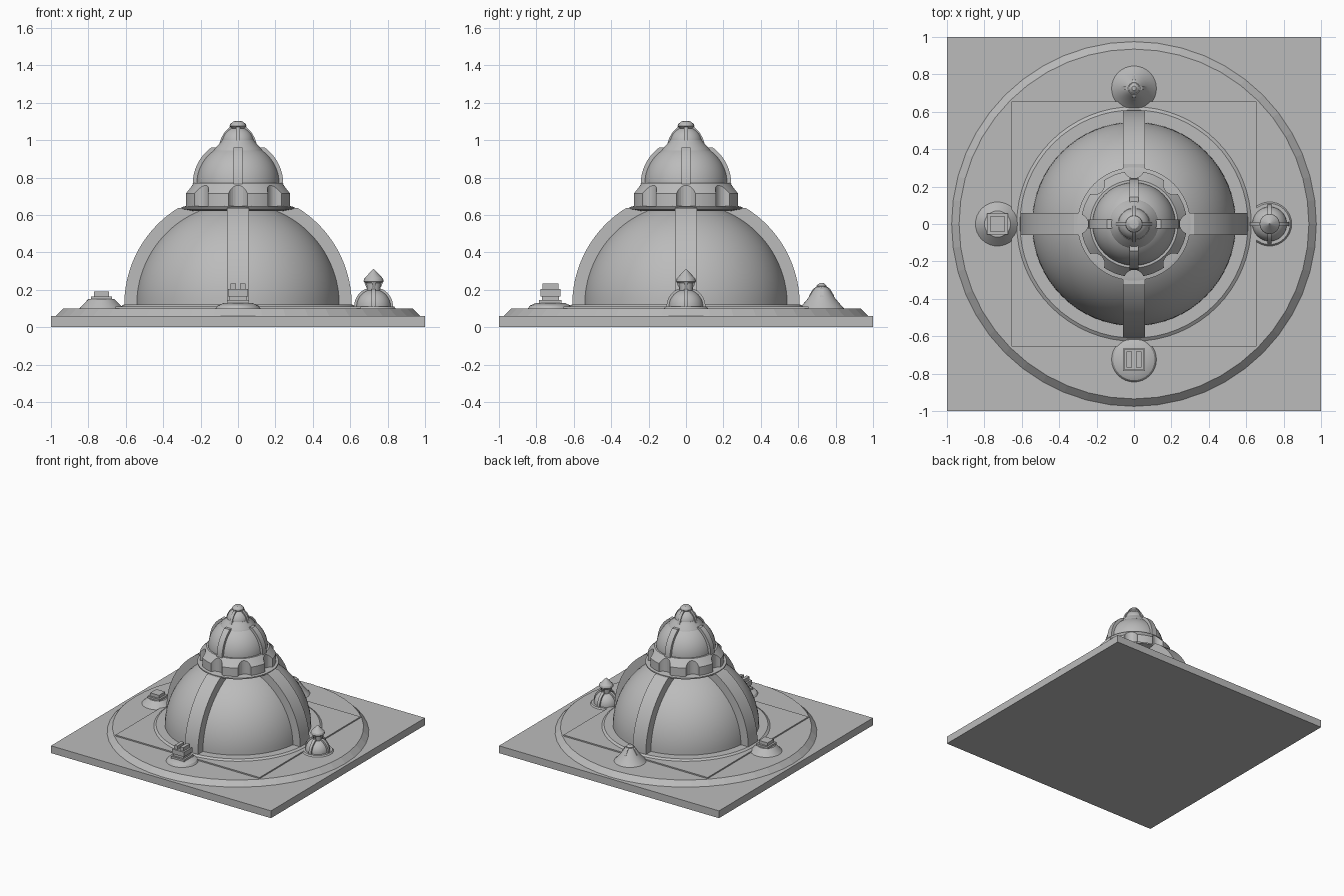
import bpy, bmesh, math
from mathutils import Matrix

if "Cube" in bpy.data.objects:
    bpy.data.objects.remove(bpy.data.objects["Cube"])

stone = bpy.data.materials.new("grey stone")
stone.use_nodes = True
GREY = (0.5, 0.5, 0.5, 1)
stone.diffuse_color = GREY
stone.node_tree.nodes["Principled BSDF"].inputs["Base Color"].default_value = GREY


def finish(name, bm, at=(0, 0), smooth=True):
    bmesh.ops.recalc_face_normals(bm, faces=bm.faces)
    mesh = bpy.data.meshes.new(name)
    bm.to_mesh(mesh)
    bm.free()
    mesh.materials.append(stone)
    ob = bpy.data.objects.new(name, mesh)
    ob.location = (at[0], at[1], 0)
    bpy.context.collection.objects.link(ob)
    if smooth:
        bpy.ops.object.select_all(action="DESELECT")
        ob.select_set(True)
        bpy.context.view_layer.objects.active = ob
        bpy.ops.object.shade_smooth_by_angle(angle=math.radians(25))
    return ob


def box(name, hx, hy, z0, z1, at=(0, 0)):
    bm = bmesh.new()
    bmesh.ops.create_cube(bm, size=1, matrix=Matrix.Translation((0, 0, (z0 + z1) / 2))
                          @ Matrix.Diagonal((2 * hx, 2 * hy, z1 - z0, 1)))
    return finish(name, bm, at, False)


def turned(name, profile, at=(0, 0), sides=48, smooth=True):
    """Solid of revolution from (radius, height) points, capped at both ends."""
    bm = bmesh.new()
    rings = []
    for r, z in profile:
        rings.append([bm.verts.new((r * math.cos(a), r * math.sin(a), z))
                      for a in (math.tau * i / sides for i in range(sides))])
    for low, high in zip(rings, rings[1:]):
        for i in range(sides):
            j = (i + 1) % sides
            bm.faces.new((low[i], low[j], high[j], high[i]))
    bm.faces.new(rings[0][::-1])
    bm.faces.new(rings[-1])
    return finish(name, bm, at, smooth)


def cross_ribs(name, profile, half, at=(0, 0)):
    """Two crossing slabs whose outline is the mirrored profile."""
    outline = [(r, z) for r, z in profile] + [(-r, z) for r, z in reversed(profile)]
    for n in range(2):
        bm = bmesh.new()
        face = bm.faces.new([bm.verts.new((x, -half, z)) for x, z in outline])
        new = bmesh.ops.extrude_face_region(bm, geom=[face])["geom"]
        bmesh.ops.translate(bm, vec=(0, 2 * half, 0),
                            verts=[v for v in new if isinstance(v, bmesh.types.BMVert)])
        bmesh.ops.rotate(bm, verts=bm.verts, matrix=Matrix.Rotation(n * math.pi / 2, 3, "Z"))
        finish(f"{name}_{n + 1}", bm, at)


def arc(radius, base, top, steps=20):
    """Part of a circle centred at height base, rising to height top."""
    end = math.asin((top - base) / radius)
    return [(radius * math.cos(end * i / steps), base + radius * math.sin(end * i / steps))
            for i in range(steps + 1)]


# Stepped ground
box("base_slab", 1, 1, 0, 0.06)
turned("round_terrace", [(0.975, 0.06), (0.935, 0.10)], smooth=False)
box("square_terrace", 0.655, 0.655, 0.10, 0.11)
turned("dome_footing", [(0.627, 0.11), (0.61, 0.122)], sides=64)

# Great dome
turned("great_dome", arc(0.545, 0.12, 0.63), sides=64)
cross_ribs("great_dome_rib", arc(0.608, 0.12, 0.637), 0.06)
turned("drum_plinth", [(0.24, 0.62), (0.303, 0.632), (0.303, 0.642), (0.28, 0.647)])

# Drum with eight scooped niches
drum = turned("drum", [(0.283, 0.64), (0.283, 0.715), (0.235, 0.77)], sides=64)
bm = bmesh.new()
for i in range(8):
    a = math.tau * i / 8
    bmesh.ops.create_cone(bm, cap_ends=True, segments=24, radius1=0.055, radius2=0.055, depth=0.3,
                          matrix=Matrix.Translation((0.3 * math.cos(a), 0.3 * math.sin(a), 0.74)))
cutter = finish("niche_cutter", bm, smooth=False)
cutter.hide_render = True
cutter.hide_set(True)
cut = drum.modifiers.new("niches", "BOOLEAN")
cut.operation = "DIFFERENCE"
cut.solver = "EXACT"
cut.object = cutter

# Upper dome
turned("upper_dome", arc(0.222, 0.765, 0.955))
cross_ribs("upper_dome_rib", arc(0.242, 0.765, 0.96), 0.024)

# Lantern and finial
turned("lantern_skirt", [(0.13, 0.945), (0.125, 0.955), (0.095, 0.985), (0.085, 1.0)])
turned("lantern_dome", arc(0.085, 0.985, 1.065, 10))
cross_ribs("lantern_rib", [(0.1, 0.98), (0.088, 1.015), (0.07, 1.045), (0.045, 1.07)], 0.011)
turned("finial", [(0.03, 1.06), (0.045, 1.075), (0.042, 1.085), (0.025, 1.1), (0.01, 1.102)], sides=16)

# Left shrine: small ribbed dome with a pointed cap
left = (0.725, 0)
turned("left_shrine_foot", [(0.118, 0.10), (0.11, 0.11)], left, 32)
turned("left_shrine_dome", arc(0.092, 0.11, 0.195, 10), left, 32)
cross_ribs("left_shrine_rib", arc(0.104, 0.11, 0.205, 10), 0.011, left)
turned("left_shrine_neck", [(0.035, 0.19), (0.04, 0.24)], left, 16)
cross_ribs("left_shrine_bracket", [(0.03, 0.2), (0.045, 0.225), (0.05, 0.245)], 0.009, left)
turned("left_shrine_cap", [(0.045, 0.235), (0.054, 0.245), (0.05, 0.26), (0.003, 0.31)], left, 16)

# Back shrine: bell with four short fins
back = (0, 0.725)
turned("back_shrine_bell", [(0.12, 0.10), (0.1, 0.122), (0.072, 0.155), (0.05, 0.19), (0.032, 0.215)],
       back, 32)
cross_ribs("back_shrine_fin", [(0.068, 0.15), (0.066, 0.17), (0.045, 0.205), (0.02, 0.22)], 0.009, back)
turned("back_shrine_knob", [(0.026, 0.21), (0.028, 0.22), (0.012, 0.235)], back, 12)

# Right shrine: mound with stacked square blocks
right = (-0.73, 0)
turned("right_shrine_mound", [(0.118, 0.10), (0.075, 0.145), (0.07, 0.15)], right, 32)
box("right_shrine_block", 0.055, 0.055, 0.15, 0.165, right)
box("right_shrine_top", 0.04, 0.04, 0.165, 0.19, right)

# Front shrine: flat mound with stacked blocks and two bars
front = (0, -0.725)
turned("front_shrine_mound", [(0.12, 0.10), (0.11, 0.115), (0.075, 0.13)], front, 32)
box("front_shrine_step", 0.06, 0.06, 0.125, 0.145, front)
box("front_shrine_neck", 0.045, 0.045, 0.145, 0.165, front)
box("front_shrine_block", 0.054, 0.054, 0.165, 0.203, front)
for side, x in (("right", -0.026), ("left", 0.026)):
    box(f"front_shrine_{side}_bar", 0.014, 0.042, 0.2, 0.233, (x, front[1]))
